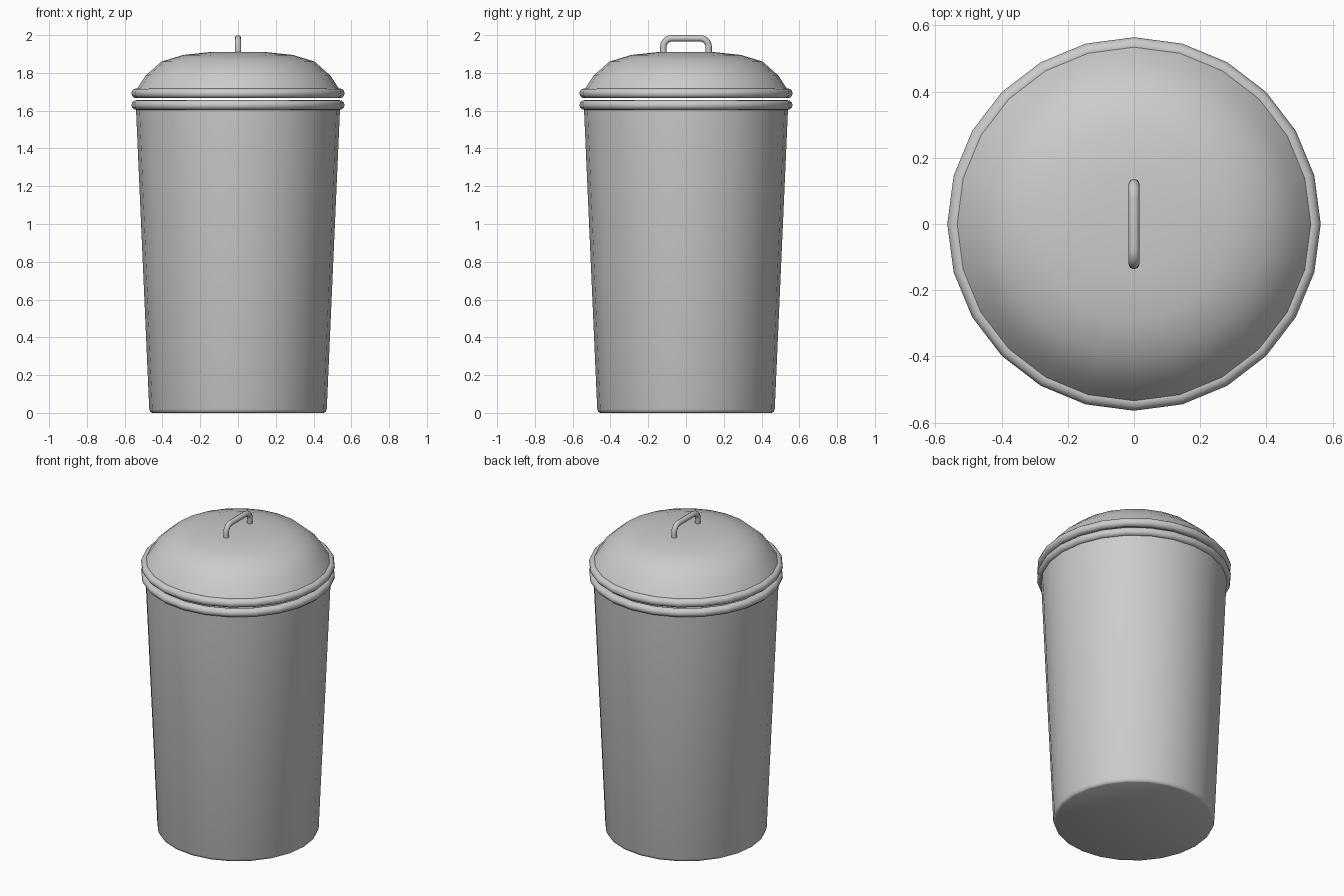
import bpy
import bmesh
from math import cos, sin, pi, radians

SIDES = 24

cube = bpy.data.objects.get("Cube")
if cube:
    bpy.data.objects.remove(cube, do_unlink=True)

# One plain metal colour
metal = bpy.data.materials.new("grey_metal")
metal.use_nodes = True
grey = (0.6, 0.6, 0.6, 1)
metal.diffuse_color = grey
metal.node_tree.nodes["Principled BSDF"].inputs["Base Color"].default_value = grey


def finish(obj, angle):
    bpy.ops.object.select_all(action="DESELECT")
    obj.select_set(True)
    bpy.context.view_layer.objects.active = obj
    bpy.ops.object.shade_smooth_by_angle(angle=radians(angle))


def lathe(name, profile, closed=False, angle=50):
    """Turn a (radius, z) profile around z; a zero radius becomes a pole."""
    bm = bmesh.new()
    points = [bm.verts.new((r, 0, z)) for r, z in profile]
    pairs = list(zip(points, points[1:]))
    if closed:
        pairs.append((points[-1], points[0]))
    edges = [bm.edges.new(p) for p in pairs]
    bmesh.ops.spin(bm, geom=points + edges, cent=(0, 0, 0), axis=(0, 0, 1),
                   angle=2 * pi, steps=SIDES, use_merge=True)
    bmesh.ops.remove_doubles(bm, verts=bm.verts, dist=0.0005)
    bmesh.ops.recalc_face_normals(bm, faces=bm.faces)
    mesh = bpy.data.meshes.new(name)
    bm.to_mesh(mesh)
    bm.free()
    mesh.materials.append(metal)
    obj = bpy.data.objects.new(name, mesh)
    bpy.context.collection.objects.link(obj)
    finish(obj, angle)
    return obj


def rolled_rim(name, radius, z, tube):
    ring = [(radius + tube * cos(2 * pi * i / 12), z + tube * sin(2 * pi * i / 12))
            for i in range(12)]
    lathe(name, ring, closed=True)


# Tapered bin: outer wall, open mouth, inner wall and floor
lathe("bin_body", [(0, 0), (0.455, 0), (0.465, 0.005), (0.47, 0.02),
                   (0.541, 1.63), (0.529, 1.63), (0.458, 0.02), (0, 0.02)])
rolled_rim("bin_rim", 0.538, 1.63, 0.026)

# Domed lid, a thin shell resting just above the bin
dome = [(0, 1.91), (0.15, 1.91), (0.29, 1.895), (0.405, 1.86),
        (0.49, 1.785), (0.545, 1.70)]
under = [(max(r - 0.008, 0), z - 0.01) for r, z in reversed(dome)]
lathe("lid_dome", dome + under)
rolled_rim("lid_rim", 0.538, 1.692, 0.026)

# Bent rod handle: two legs, two rounded corners and a grip
bend, reach, top = 0.045, 0.12, 1.983
half = [(reach, 1.895)]
for i in range(6):
    a = i / 5 * pi / 2
    half.append((reach - bend + bend * cos(a), top - bend + bend * sin(a)))
path = half + [(-y, z) for y, z in reversed(half)]
curve = bpy.data.curves.new("lid_handle", "CURVE")
curve.dimensions = "3D"
curve.bevel_depth = 0.017
curve.bevel_resolution = 2
curve.use_fill_caps = True
spline = curve.splines.new("POLY")
spline.points.add(len(path) - 1)
for point, (y, z) in zip(spline.points, path):
    point.co = (0, y, z, 1)
curve.materials.append(metal)
handle = bpy.data.objects.new("lid_handle", curve)
bpy.context.collection.objects.link(handle)
bpy.ops.object.select_all(action="DESELECT")
handle.select_set(True)
bpy.context.view_layer.objects.active = handle
bpy.ops.object.convert(target="MESH")
finish(bpy.context.object, 50)
